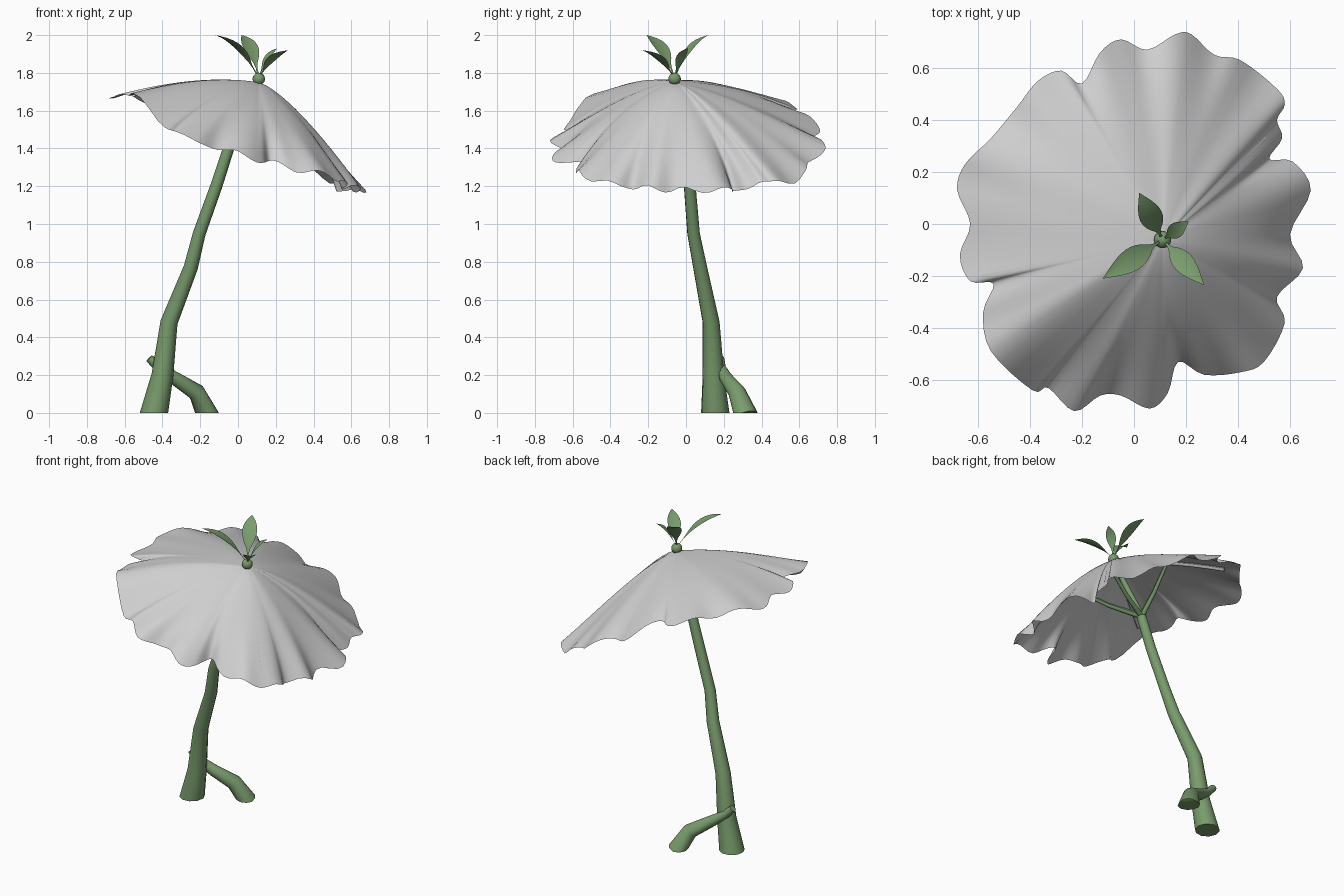
import bpy, bmesh, math
from mathutils import Vector

cube = bpy.data.objects.get("Cube")
if cube:
    bpy.data.objects.remove(cube, do_unlink=True)


def material(name, rgb):
    m = bpy.data.materials.new(name)
    m.use_nodes = True
    m.diffuse_color = (*rgb, 1)
    m.node_tree.nodes["Principled BSDF"].inputs["Base Color"].default_value = (*rgb, 1)
    return m


GREEN = material("leaf green", (0.19, 0.33, 0.15))
GREY = material("petal grey", (0.62, 0.62, 0.62))
APEX = Vector((0.11, -0.06, 1.75))


def finish(obj, mat, angle=60):
    """Assign the colour and shade smoothly."""
    obj.data.materials.clear()
    obj.data.materials.append(mat)
    bpy.ops.object.select_all(action="DESELECT")
    obj.select_set(True)
    bpy.context.view_layer.objects.active = obj
    bpy.ops.object.shade_smooth_by_angle(angle=math.radians(angle))
    return obj


def grid_mesh(name, rows, mat, closed):
    """Skin a list of vertex rows."""
    bm = bmesh.new()
    grid = [[bm.verts.new(p) for p in row] for row in rows]
    n = len(rows[0])
    for a, b in zip(grid, grid[1:]):
        for i in range(n if closed else n - 1):
            j = (i + 1) % n
            bm.faces.new((a[i], b[i], b[j], a[j]))
    bmesh.ops.remove_doubles(bm, verts=bm.verts, dist=0.0001)
    bmesh.ops.recalc_face_normals(bm, faces=bm.faces)
    if sum(f.normal.z for f in bm.faces) < 0:
        bmesh.ops.reverse_faces(bm, faces=bm.faces)
    mesh = bpy.data.meshes.new(name)
    bm.to_mesh(mesh)
    bm.free()
    obj = bpy.data.objects.new(name, mesh)
    bpy.context.collection.objects.link(obj)
    return finish(obj, mat, 80)


def tube(name, path, radii, mat, detail=3):
    """Tapered tube along a path, flattened where it meets the ground."""
    curve = bpy.data.curves.new(name, "CURVE")
    curve.dimensions = "3D"
    curve.bevel_depth = 1
    curve.bevel_resolution = detail
    curve.use_fill_caps = True
    spline = curve.splines.new("POLY")
    spline.points.add(len(path) - 1)
    for point, co, r in zip(spline.points, path, radii):
        point.co = (*co, 1)
        point.radius = r
    obj = bpy.data.objects.new(name, curve)
    bpy.context.collection.objects.link(obj)
    bpy.ops.object.select_all(action="DESELECT")
    obj.select_set(True)
    bpy.context.view_layer.objects.active = obj
    bpy.ops.object.convert(target="MESH")
    obj = bpy.context.view_layer.objects.active
    for v in obj.data.vertices:
        v.co.z = max(v.co.z, 0)
    return finish(obj, mat)


# Scalloped canopy outline, counter-clockwise, in hundredths
OUTLINE = [(68, 13), (61, 24), (52, 25), (57, 33), (55, 40), (58, 46), (55, 52),
           (41, 63), (31, 65), (22, 73), (16, 73), (5, 67), (-5, 71), (-13, 66),
           (-20, 54), (-28, 59), (-37, 55), (-45, 45), (-55, 33), (-65, 23), (-68, 13),
           (-63, 0), (-67, -12), (-63, -22), (-54, -23), (-58, -34), (-55, -49),
           (-39, -64), (-33, -63), (-23, -72), (-13, -66), (-5, -66), (6, -71),
           (13, -65), (17, -53), (27, -58), (41, -57), (50, -53), (58, -38),
           (55, -28), (65, -17), (60, -4)]
# Rim height at every thirty degrees around the apex
RIM = [1.18, 1.18, 1.23, 1.44, 1.62, 1.67, 1.67, 1.69, 1.44, 1.34, 1.27, 1.2]


def rim_height(bearing):
    k = (bearing / math.radians(30)) % 12
    i, f = int(k) % 12, k % 1
    f = f * f * (3 - 2 * f) * 0.5 + f * 0.5
    return RIM[i] * (1 - f) + RIM[(i + 1) % 12] * f


# Smooth the outline and express it as bearing and radius
polar = []
count = len(OUTLINE)
for i in range(count):
    a, b, c, d = (Vector(OUTLINE[(i + k) % count]) / 100 for k in (-1, 0, 1, 2))
    for u in (0, 0.25, 0.5, 0.75):
        p = b + 0.5 * u * (c - a + u * (2 * a - 5 * b + 4 * c - d + u * (3 * b - a - 3 * c + d)))
        p = p - APEX.xy
        polar.append((math.atan2(p.y, p.x), p.length))
total = len(polar)
soft = [sum(polar[(i + k) % total][1] for k in range(-12, 13)) / 25 for i in range(total)]


def canopy_point(i, t):
    bearing, radius = polar[i]
    reach = soft[i] * t + (radius - soft[i]) * t ** 4
    z = APEX.z + (rim_height(bearing) - APEX.z) * t ** 1.35
    west = max(0, -math.cos(bearing))
    z += 0.14 * west * t * (1 - t)
    z += 0.016 * math.sin(bearing * 17) * t ** 5 + 0.25 * west * (radius - soft[i]) * t ** 5
    return Vector((APEX.x + reach * math.cos(bearing), APEX.y + reach * math.sin(bearing), z))


# Canopy
steps = 14
grid_mesh("canopy", [[canopy_point(i, s / steps) for i in range(total)]
                     for s in range(steps + 1)], GREY, True)

# Main stem
stem_top = Vector((-0.05, 0.01, 1.4))
tube("stem", [(-0.445, 0.155, -0.02), (-0.40, 0.145, 0.2), (-0.365, 0.133, 0.48),
              (-0.25, 0.075, 0.77), (-0.205, 0.04, 0.95), (-0.115, 0.02, 1.2), stem_top],
     [0.077, 0.058, 0.046, 0.038, 0.034, 0.032, 0.03], GREEN)
tube("inner_shaft", [stem_top, APEX], [0.022, 0.014], GREEN, 2)

# Side root crossing behind the stem
tube("side_root", [(-0.165, 0.315, -0.02), (-0.22, 0.27, 0.11), (-0.33, 0.215, 0.18),
                   (-0.42, 0.185, 0.24), (-0.47, 0.18, 0.29)],
     [0.068, 0.047, 0.036, 0.026, 0.022], GREEN)

# Diagonal ribs under the canopy, each held by a strut
for label, degrees in (("back_left", 45), ("back_right", 135),
                       ("front_right", -142), ("front_left", -48)):
    i = min(range(total), key=lambda k: abs(polar[k][0] - math.radians(degrees)))
    drop = Vector((0, 0, 0.016))
    rib = [canopy_point(i, s / 8) - drop for s in range(8)]
    tube(label + "_rib", rib, [0.012] * len(rib), GREY, 1)
    end = canopy_point(i, 0.42) - drop
    knee = stem_top.lerp(end, 0.5) - drop
    tube(label + "_strut", [stem_top, knee, end], [0.018, 0.014, 0.01], GREEN, 1)

# Bud on the apex
bud = APEX + Vector((0, 0, 0.018))
bpy.ops.mesh.primitive_uv_sphere_add(segments=16, ring_count=10, radius=0.033, location=bud)
bpy.context.object.name = "bud"
finish(bpy.context.object, GREEN)


def leaf(name, tip, width):
    """Arched leaf on a thin stalk with a folded midrib."""
    tip = Vector(tip)
    run = tip - bud
    mid = bud + Vector((run.x * 0.35, run.y * 0.35, run.z * 0.75))
    side = Vector((-run.y, run.x, 0)).normalized()
    rows = []
    for k in range(13):
        s = k / 12
        p = bud * (1 - s) ** 2 + mid * 2 * s * (1 - s) + tip * s * s
        blade = max(0, (s - 0.2) / 0.8)
        half = max(width * math.sin(math.pi * blade ** 0.9), 0.006 * (1 - s))
        lift = Vector((0, 0, half * 0.3))
        rows.append([p + side * half + lift, p, p - side * half + lift])
    grid_mesh(name, rows, GREEN, False)


# Sprout of four leaves
leaf("front_right_leaf", (-0.12, -0.21, 2.0), 0.045)
leaf("front_left_leaf", (0.27, -0.235, 1.92), 0.04)
leaf("back_right_leaf", (0.02, 0.12, 2.0), 0.045)
leaf("back_left_leaf", (0.21, 0.01, 1.93), 0.03)
